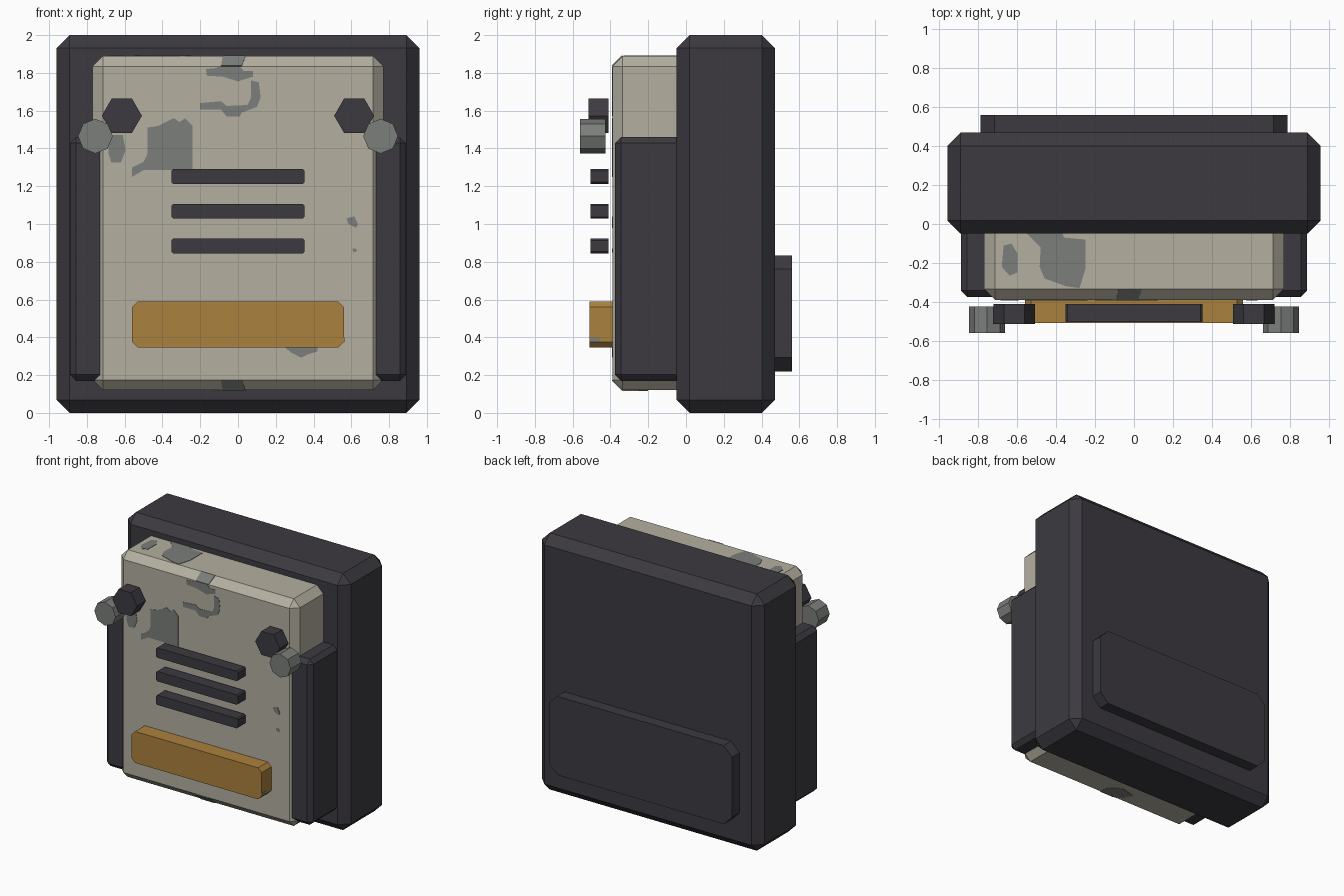
import bpy, bmesh
from math import cos, sin, pi
from mathutils import Vector

cube = bpy.data.objects.get("Cube")
if cube:
    bpy.data.objects.remove(cube, do_unlink=True)


def material(name, r, g, b):
    mat = bpy.data.materials.new(name)
    mat.use_nodes = True
    mat.diffuse_color = (r, g, b, 1)
    mat.node_tree.nodes["Principled BSDF"].inputs["Base Color"].default_value = (r, g, b, 1)
    return mat


charcoal = material("charcoal", 0.045, 0.042, 0.051)
bone = material("bone", 0.456, 0.43, 0.352)
worn_grey = material("worn_grey", 0.198, 0.209, 0.198)
amber = material("amber", 0.407, 0.22, 0.048)


def finish(name, bm, mat):
    bmesh.ops.recalc_face_normals(bm, faces=bm.faces)
    mesh = bpy.data.meshes.new(name)
    bm.to_mesh(mesh)
    bm.free()
    mesh.materials.append(mat)
    obj = bpy.data.objects.new(name, mesh)
    bpy.context.collection.objects.link(obj)
    return obj


def chamfered_box(name, mat, low, high, chamfer):
    """Box between two corners with every edge chamfered."""
    low, high = Vector(low), Vector(high)
    bm = bmesh.new()
    bmesh.ops.create_cube(bm, size=1)
    for v in bm.verts:
        v.co = (low + high) / 2 + v.co * (high - low)
    bmesh.ops.bevel(bm, geom=bm.edges[:], offset=chamfer, segments=1,
                    affect='EDGES', profile=0.5)
    return finish(name, bm, mat)


def extrude_outline(name, mat, points, push):
    """Solid from a closed outline of 3D points pushed along a vector."""
    bm = bmesh.new()
    face = bm.faces.new([bm.verts.new(p) for p in points])
    top = bmesh.ops.extrude_face_region(bm, geom=[face], use_keep_orig=True)
    moved = [g for g in top["geom"] if isinstance(g, bmesh.types.BMVert)]
    bmesh.ops.translate(bm, verts=moved, vec=push)
    return finish(name, bm, mat)


def cut_corner_bar(name, mat, half, z0, z1, cut, y0, y1):
    """Bar whose front outline is a rectangle with cut corners."""
    right = [(half - cut, z0), (half, z0 + cut), (half, z1 - cut), (half - cut, z1)]
    outline = right + [(-x, z) for x, z in reversed(right)]
    extrude_outline(name, mat, [(x, y0, z) for x, z in outline], (0, y1 - y0, 0))


def bolt(name, mat, x, z, radius, sides, y0, y1):
    ring = [2 * pi * i / sides for i in range(sides)]
    extrude_outline(name, mat, [(x + radius * cos(a), y0, z + radius * sin(a)) for a in ring],
                    (0, y1 - y0, 0))


# Main shell and the front case
chamfered_box("main_body", charcoal, (-0.96, -0.05, 0), (0.96, 0.47, 2), 0.068)
FRONT, TOP, BOTTOM, EDGE = -0.39, 1.89, 0.12, 0.055
chamfered_box("front_case", bone, (-0.77, FRONT, BOTTOM), (0.77, 0.1, TOP), EDGE)

# Side rails and paired bolts
for side, s in (("left", 1), ("right", -1)):
    xs = sorted((s * 0.65, s * 0.89))
    chamfered_box(side + "_rail", charcoal, (xs[0], -0.375, 0.17), (xs[1], 0.1, 1.46), 0.032)
    bolt(side + "_hex_bolt", charcoal, s * 0.615, 1.573, 0.106, 6, -0.515, -0.41)
    bolt(side + "_round_bolt", worn_grey, s * 0.755, 1.465, 0.092, 8, -0.56, -0.425)

# Vent slats, front bar and back plate
for i in range(3):
    z = 0.845 + i * 0.184
    cut_corner_bar("vent_slat_%d" % (i + 1), charcoal, 0.352, z, z + 0.077, 0.009, -0.505, -0.41)
cut_corner_bar("front_bar", amber, 0.56, 0.345, 0.59, 0.03, -0.51, -0.38)
cut_corner_bar("back_plate", charcoal, 0.79, 0.22, 0.833, 0.072, 0.45, 0.56)

# Worn paint patches on the front of the case
THIN = 0.003
front_patches = [
    [(-.09, 1.835), (.01, 1.835), (.03, 1.81), (.08, 1.81), (.08, 1.78), (0, 1.755),
     (-.08, 1.78), (-.165, 1.785), (-.17, 1.82), (-.12, 1.825)],
    [(.07, 1.76), (.11, 1.75), (.12, 1.67), (.1, 1.62), (.02, 1.59), (.01, 1.57), (-.06, 1.57),
     (-.09, 1.605), (-.2, 1.605), (-.2, 1.64), (-.09, 1.65), (-.06, 1.625), (.05, 1.63), (.07, 1.67)],
    [(-.48, 1.51), (-.42, 1.52), (-.34, 1.56), (-.31, 1.54), (-.28, 1.56), (-.24, 1.52),
     (-.24, 1.285), (-.5, 1.285), (-.56, 1.25), (-.56, 1.3), (-.5, 1.33), (-.48, 1.37)],
    [(-.685, 1.47), (-.61, 1.47), (-.595, 1.39), (-.62, 1.325), (-.67, 1.325), (-.685, 1.37)],
    [(.25, .345), (.42, .345), (.42, .325), (.37, .31), (.335, .292), (.28, .32)],
    [(.575, 1.03), (.615, 1.04), (.635, 1.0), (.625, .98), (.585, 1.0)],
    [(.605, .87), (.625, .87), (.63, .855), (.61, .85)],
]
for i, outline in enumerate(front_patches):
    extrude_outline("front_patch_%d" % (i + 1), worn_grey,
                    [(x, FRONT, z) for x, z in outline], (0, -THIN, 0))

# Patches on the top and underside of the case
top_patches = [
    [(-.56, -.04), (-.37, -.04), (-.36, -.07), (-.25, -.08), (-.25, -.23), (-.28, -.33),
     (-.35, -.32), (-.46, -.28), (-.485, -.22), (-.48, -.12)],
    [(-.67, -.11), (-.63, -.1), (-.6, -.15), (-.6, -.25), (-.64, -.265), (-.68, -.22)],
]
for i, outline in enumerate(top_patches):
    extrude_outline("top_patch_%d" % (i + 1), worn_grey,
                    [(x, y, TOP) for x, y in outline], (0, 0, THIN))
under_patch = [(-.09, -.335), (.04, -.335), (.03, -.25), (-.06, -.2), (-.18, -.23), (-.15, -.3)]
extrude_outline("underside_patch", worn_grey, [(x, y, BOTTOM) for x, y in under_patch], (0, 0, -THIN))

# Patches folded over the upper and lower front chamfers
for name, z, s in (("upper", TOP, -1), ("lower", BOTTOM, 1)):
    extrude_outline(name + "_edge_patch", worn_grey,
                    [(-.09, FRONT, z + s * EDGE), (.02, FRONT, z + s * EDGE),
                     (.04, FRONT + EDGE, z), (-.08, FRONT + EDGE, z)],
                    (0, -THIN, -s * THIN))

# Small scuff on the left end of the front bar
extrude_outline("bar_end_patch", worn_grey,
                [(0.56, -.508, .376), (0.56, -.508, .4), (0.56, -.46, .4), (0.56, -.45, .376)],
                (THIN, 0, 0))
